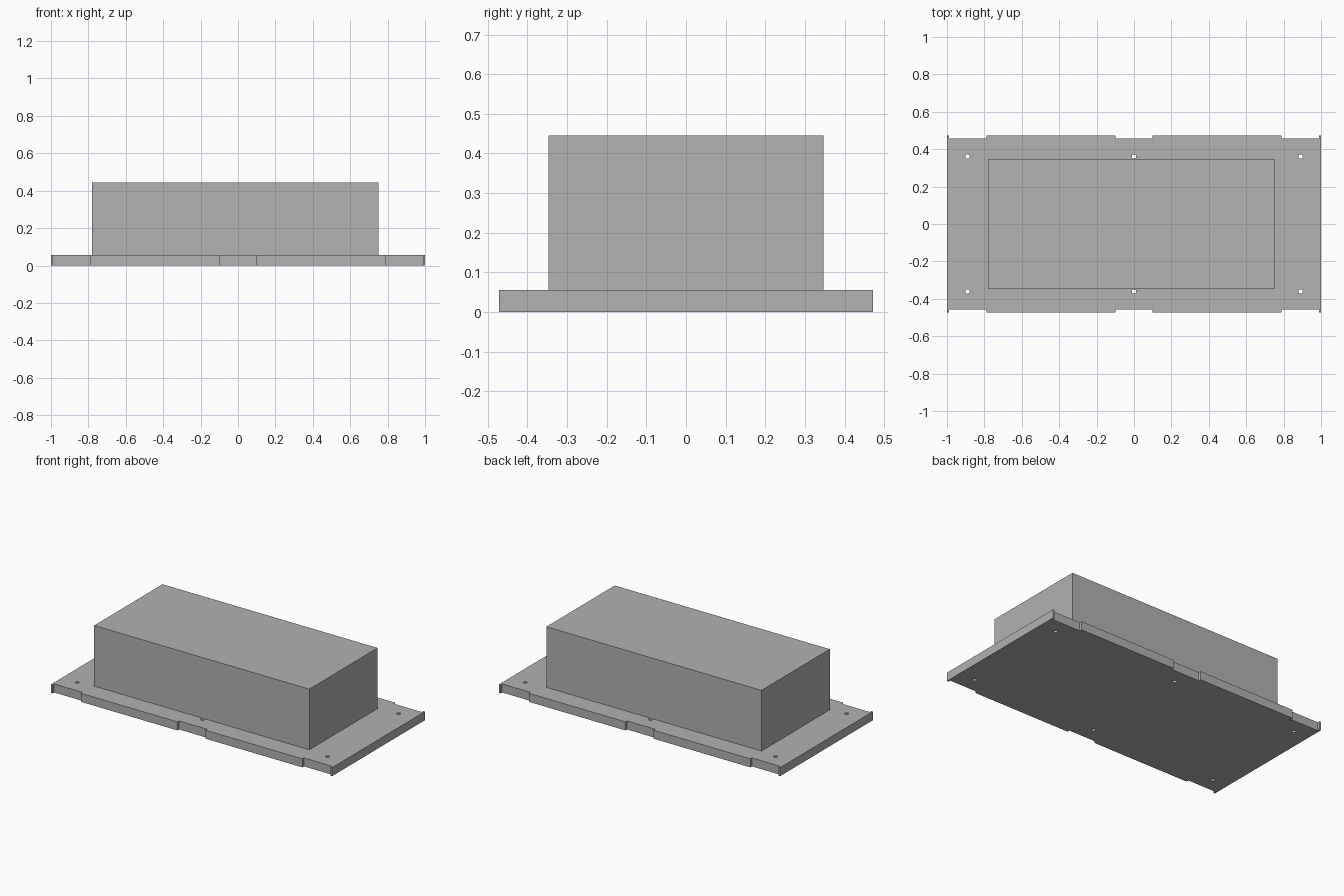
import bpy, bmesh

default = bpy.data.objects.get("Cube")
if default:
    bpy.data.objects.remove(default, do_unlink=True)

grey = bpy.data.materials.new("plain grey")
grey.use_nodes = True
colour = (0.445, 0.445, 0.445, 1)
grey.diffuse_color = colour
grey.node_tree.nodes["Principled BSDF"].inputs["Base Color"].default_value = colour


def prism(name, outline, z0, z1):
    """Extrude a flat outline into a solid part."""
    bm = bmesh.new()
    face = bm.faces.new([bm.verts.new((x, y, z0)) for x, y in outline])
    top = bmesh.ops.extrude_face_region(bm, geom=[face])["geom"]
    verts = [v for v in top if isinstance(v, bmesh.types.BMVert)]
    bmesh.ops.translate(bm, verts=verts, vec=(0, 0, z1 - z0))
    bmesh.ops.recalc_face_normals(bm, faces=bm.faces)
    mesh = bpy.data.meshes.new(name)
    bm.to_mesh(mesh)
    bm.free()
    mesh.materials.append(grey)
    obj = bpy.data.objects.new(name, mesh)
    bpy.context.collection.objects.link(obj)
    return obj


# Base plate: one quarter of the notched edge, mirrored to all four
PLATE_TOP = 0.055
EDGE, NOTCH = 0.472, 0.456
quarter = [(1.0, EDGE), (0.988, EDGE), (0.988, NOTCH), (0.788, NOTCH),
           (0.788, EDGE), (0.1, EDGE), (0.1, NOTCH)]
back = quarter + [(-x, y) for x, y in reversed(quarter)]
outline = back + [(x, -y) for x, y in reversed(back)]
plate = prism("base_plate", outline, 0, PLATE_TOP)

# Screw holes through the plate
for x in (-0.89, 0, 0.89):
    for y in (-0.361, 0.361):
        bpy.ops.mesh.primitive_cylinder_add(vertices=24, radius=0.012, depth=0.2,
                                            location=(x, y, PLATE_TOP / 2))
        cutter = bpy.context.object
        cutter.name = "screw_hole_cutter"
        cutter.data.materials.append(grey)
        cutter.hide_render = True
        cutter.hide_set(True)
        cutter.display_type = 'WIRE'
        cut = plate.modifiers.new("screw_hole", 'BOOLEAN')
        cut.operation = 'DIFFERENCE'
        cut.solver = 'EXACT'
        cut.object = cutter

# Raised housing, slightly off centre
left, right, half = -0.78, 0.75, 0.347
prism("housing", [(left, -half), (right, -half), (right, half), (left, half)],
      PLATE_TOP, 0.445)
